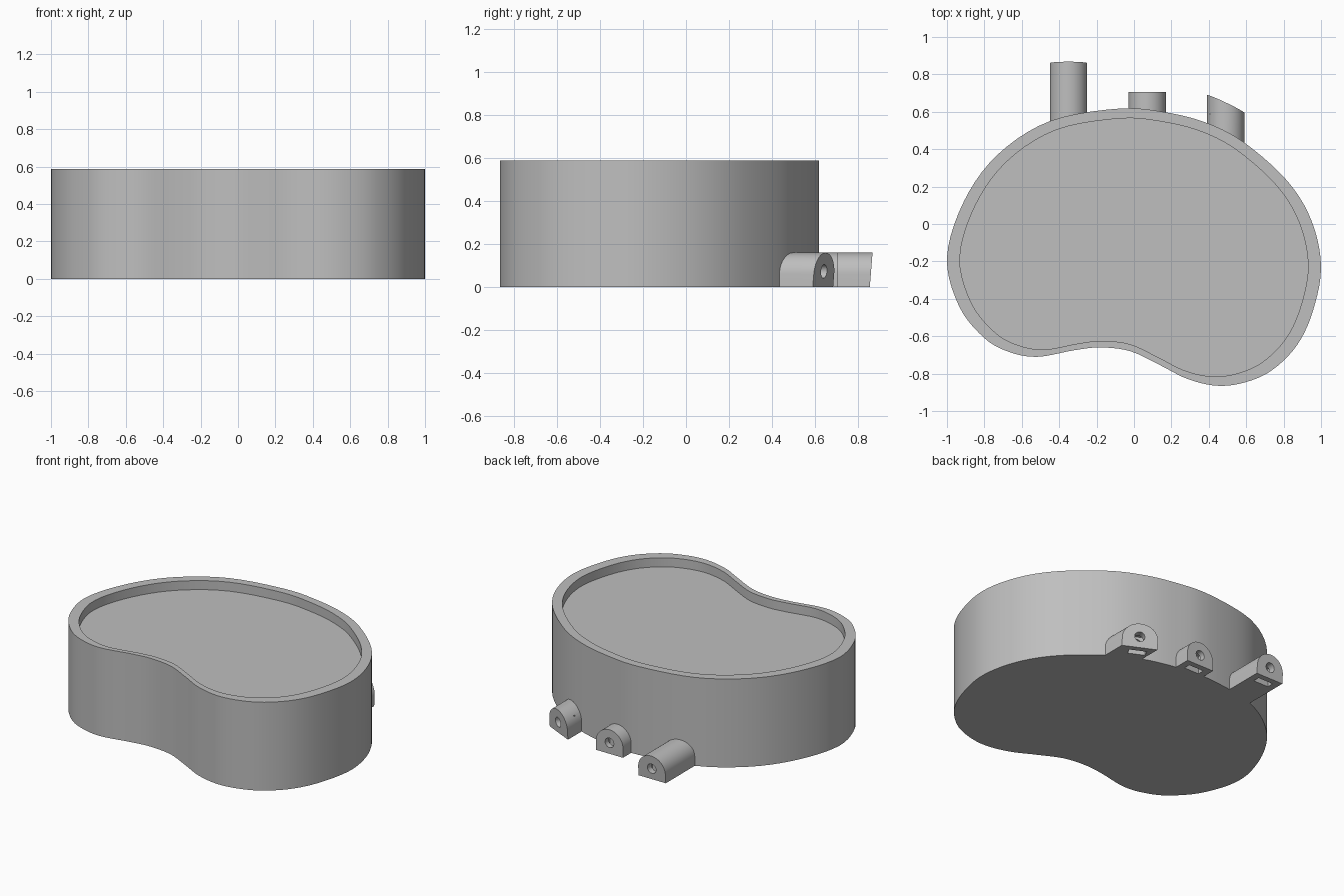
import bpy, bmesh, math
from mathutils import Vector, Matrix

cube = bpy.data.objects.get("Cube")
if cube:
    bpy.data.objects.remove(cube, do_unlink=True)

grey = bpy.data.materials.new("plain_grey")
grey.use_nodes = True
COLOUR = (0.52, 0.52, 0.52, 1)
grey.diffuse_color = COLOUR
grey.node_tree.nodes["Principled BSDF"].inputs["Base Color"].default_value = COLOUR

HEIGHT, RECESS, RIM_SCALE = 0.588, 0.06, 0.931
LUG_RADIUS, LUG_TOP = 0.1, 0.16


def make_object(name, bm):
    bmesh.ops.recalc_face_normals(bm, faces=bm.faces)
    mesh = bpy.data.meshes.new(name)
    bm.to_mesh(mesh)
    bm.free()
    mesh.materials.append(grey)
    obj = bpy.data.objects.new(name, mesh)
    bpy.context.collection.objects.link(obj)
    return obj


def activate(obj):
    bpy.ops.object.select_all(action='DESELECT')
    obj.select_set(True)
    bpy.context.view_layer.objects.active = obj


def smooth(obj):
    activate(obj)
    bpy.ops.object.shade_smooth_by_angle(angle=math.radians(30))


def closed_spline(points, steps):
    """Smooth closed curve through the points."""
    pts = [Vector(p) for p in points]
    n, out = len(pts), []
    for i in range(n):
        a, b, c, d = (pts[(i + k) % n] for k in (-1, 0, 1, 2))
        for s in range(steps):
            t = s / steps
            out.append(b + (c - a) * (t / 2) + (a * 2 - b * 5 + c * 4 - d) * (t * t / 2)
                       + (b * 3 - a - c * 3 + d) * (t ** 3 / 2))
    return out


def bridge(bm, low, high):
    n = len(low)
    for i in range(n):
        j = (i + 1) % n
        bm.faces.new((low[i], low[j], high[j], high[i]))


# Kidney-shaped body with a shallow recess in the top
outline = closed_spline([
    (-.08, .617), (-.45, .55), (-.73, .37), (-.91, .12), (-1, -.18), (-.935, -.44),
    (-.80, -.61), (-.665, -.685), (-.515, -.71), (-.32, -.675), (-.18, -.66),
    (-.02, -.68), (.14, -.755), (.29, -.83), (.45, -.865), (.60, -.845),
    (.74, -.78), (.87, -.65), (.955, -.47), (1, -.23), (.95, .015),
    (.82, .23), (.59, .435), (.39, .54), (.17, .597)], 5)
centre = Vector((0, -.15))
inner = [centre + (p - centre) * RIM_SCALE for p in outline]

bm = bmesh.new()
rings = [[bm.verts.new((p.x, p.y, z)) for p in ring] for ring, z in (
    (outline, 0), (outline, HEIGHT), (inner, HEIGHT), (inner, HEIGHT - RECESS))]
for low, high in zip(rings, rings[1:]):
    bridge(bm, low, high)
bm.faces.new(rings[0])
bm.faces.new(rings[-1])
smooth(make_object("kidney_body", bm))


# Arched lugs on the back, each with a bolt hole and a nut slot underneath
def lug(name, x, start, end, slope, tilt):
    base = LUG_TOP - LUG_RADIUS
    profile = [(-LUG_RADIUS, 0)]
    for i in range(25):
        a = math.pi * (1 - i / 24)
        profile.append((LUG_RADIUS * math.cos(a), base + LUG_RADIUS * math.sin(a)))
    profile.append((LUG_RADIUS, 0))
    bm = bmesh.new()
    back = [bm.verts.new((x + u, start + slope * u, z)) for u, z in profile]
    tip = [bm.verts.new((x + u, end + slope * u + tilt * z, z)) for u, z in profile]
    bridge(bm, back, tip)
    bm.faces.new(back)
    bm.faces.new(tip)
    obj = make_object(name, bm)

    place = Matrix.Translation((x, end, 0)) @ Matrix.Rotation(math.atan(slope), 4, 'Z')
    hole = bmesh.new()
    bmesh.ops.create_cone(hole, cap_ends=True, segments=24, radius1=.032, radius2=.032, depth=.2,
                          matrix=place @ Matrix.Translation((0, -.01, .073))
                          @ Matrix.Rotation(math.pi / 2, 4, 'X'))
    slot = bmesh.new()
    bmesh.ops.create_cube(slot, size=1, matrix=place @ Matrix.Translation((0, -.06, .045))
                          @ Matrix.Diagonal((.11, .045, .15, 1)))
    for cutter_bm in (hole, slot):
        cutter = make_object(name + "_cutter", cutter_bm)
        cutter.hide_render = True
        activate(obj)
        mod = obj.modifiers.new("cut", 'BOOLEAN')
        mod.operation, mod.solver, mod.object = 'DIFFERENCE', 'EXACT', cutter
        bpy.ops.object.modifier_apply(modifier=mod.name)
        bpy.data.objects.remove(cutter, do_unlink=True)
    smooth(obj)


lug("right_lug", -.35, .52, .855, 0, .08)
lug("middle_lug", .07, .57, .705, 0, 0)
lug("left_lug", .49, .455, .637, -.475, .08)
